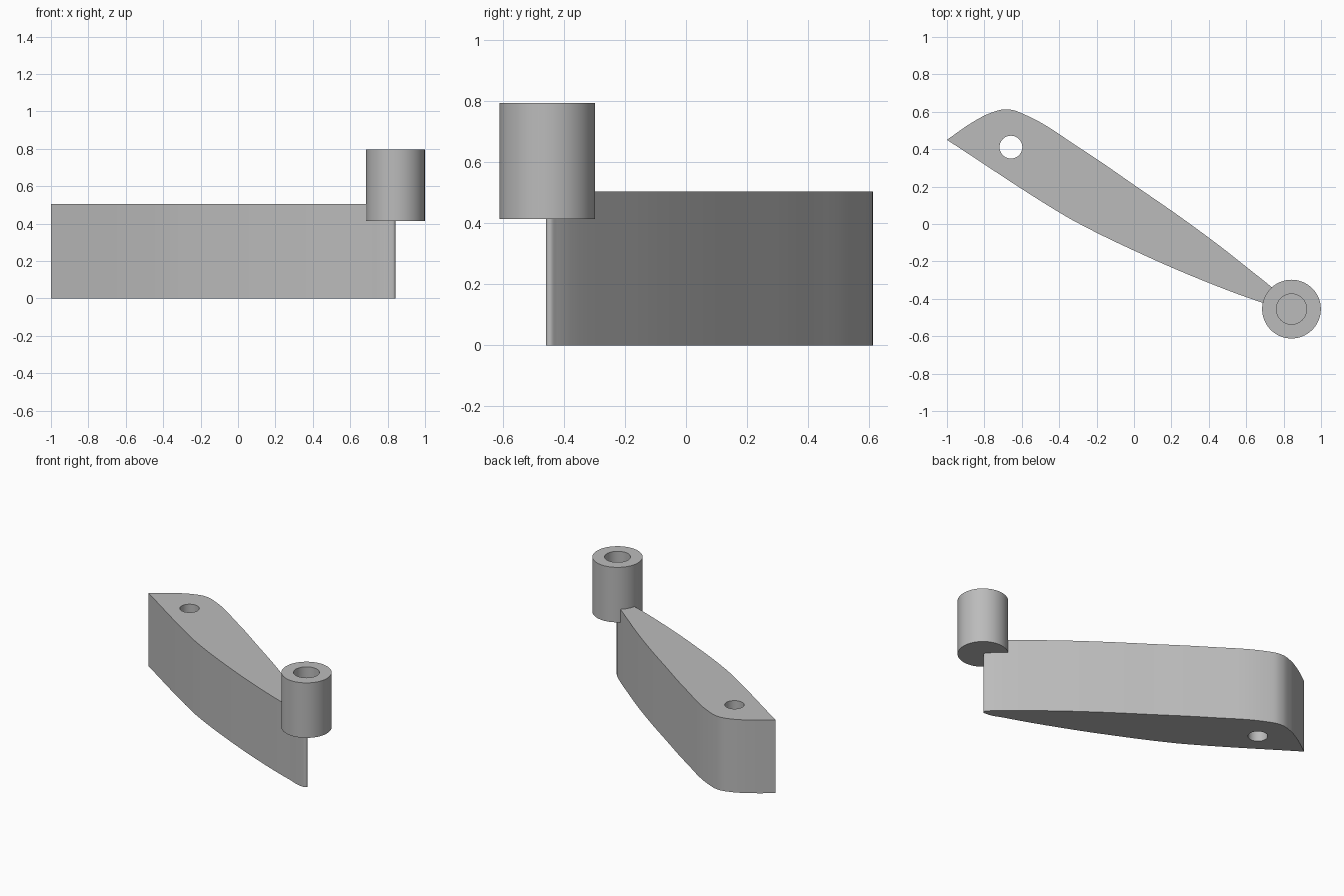
import bpy, bmesh
from math import cos, sin, pi, radians

cube = bpy.data.objects.get("Cube")
if cube:
    bpy.data.objects.remove(cube, do_unlink=True)

grey = bpy.data.materials.new("plain grey")
grey.use_nodes = True
grey.diffuse_color = (0.5, 0.5, 0.5, 1)
grey.node_tree.nodes["Principled BSDF"].inputs["Base Color"].default_value = (0.5, 0.5, 0.5, 1)


def circle(cx, cy, r, n=48):
    return [(cx + r * cos(2 * pi * i / n), cy + r * sin(2 * pi * i / n)) for i in range(n)]


def add_spline(curve, points, corners=()):
    """Closed smooth loop; indices in corners stay sharp."""
    s = curve.splines.new("BEZIER")
    s.bezier_points.add(len(points) - 1)
    s.use_cyclic_u = True
    s.resolution_u = 8 if len(points) < 40 else 1
    for i, (bp, p) in enumerate(zip(s.bezier_points, points)):
        bp.co = (p[0], p[1], 0)
        kind = "VECTOR" if i in corners else "AUTO"
        bp.handle_left_type = bp.handle_right_type = kind


def extrude_profile(name, loops, z0, z1, corners=()):
    """Filled outline with holes, raised from z0 to z1."""
    curve = bpy.data.curves.new(name, "CURVE")
    curve.dimensions = "2D"
    curve.fill_mode = "BOTH"
    curve.extrude = (z1 - z0) / 2
    add_spline(curve, loops[0], corners)
    for hole in loops[1:]:
        add_spline(curve, hole)
    obj = bpy.data.objects.new(name, curve)
    bpy.context.collection.objects.link(obj)
    bpy.ops.object.select_all(action="DESELECT")
    obj.select_set(True)
    bpy.context.view_layer.objects.active = obj
    bpy.ops.object.convert(target="MESH")
    obj = bpy.context.object
    bm = bmesh.new()
    bm.from_mesh(obj.data)
    bmesh.ops.remove_doubles(bm, verts=bm.verts, dist=0.0005)
    bmesh.ops.translate(bm, verts=bm.verts, vec=(0, 0, (z0 + z1) / 2))
    bmesh.ops.recalc_face_normals(bm, faces=bm.faces)
    bm.to_mesh(obj.data)
    bm.free()
    finish(obj)
    return obj


def finish(obj):
    obj.data.materials.clear()
    obj.data.materials.append(grey)
    bpy.ops.object.shade_smooth_by_angle(angle=radians(30))


# Tapered arm with a through hole near its wide end
outline = [(-1, 0.45), (-0.85, 0.552), (-0.76, 0.596), (-0.68, 0.613), (-0.60, 0.592),
           (-0.28, 0.40), (0.013, 0.20), (0.30, 0), (0.57, -0.205), (0.825, -0.422),
           (0.84, -0.452), (0.81, -0.459), (0.69, -0.422), (0.40, -0.315),
           (0, -0.142), (-0.29, 0), (-0.40, 0.062)]
extrude_profile("arm", [outline, circle(-0.658, 0.411, 0.061)], 0, 0.505, corners=(0,))

# Round post with a blind bore, turned from a stepped profile
n, cx, cy = 64, 0.842, -0.455
steps = [(0.157, 0.415), (0.157, 0.795), (0.081, 0.795), (0.081, 0.56)]
bm = bmesh.new()
rings = [[bm.verts.new((x, y, z)) for x, y in circle(cx, cy, r, n)] for r, z in steps]
for low, high in zip(rings, rings[1:]):
    for i in range(n):
        j = (i + 1) % n
        bm.faces.new((low[i], low[j], high[j], high[i]))
bm.faces.new(rings[0][::-1])
bm.faces.new(rings[-1])
bmesh.ops.recalc_face_normals(bm, faces=bm.faces)
mesh = bpy.data.meshes.new("post")
bm.to_mesh(mesh)
bm.free()
post = bpy.data.objects.new("post", mesh)
bpy.context.collection.objects.link(post)
bpy.ops.object.select_all(action="DESELECT")
post.select_set(True)
bpy.context.view_layer.objects.active = post
finish(post)
